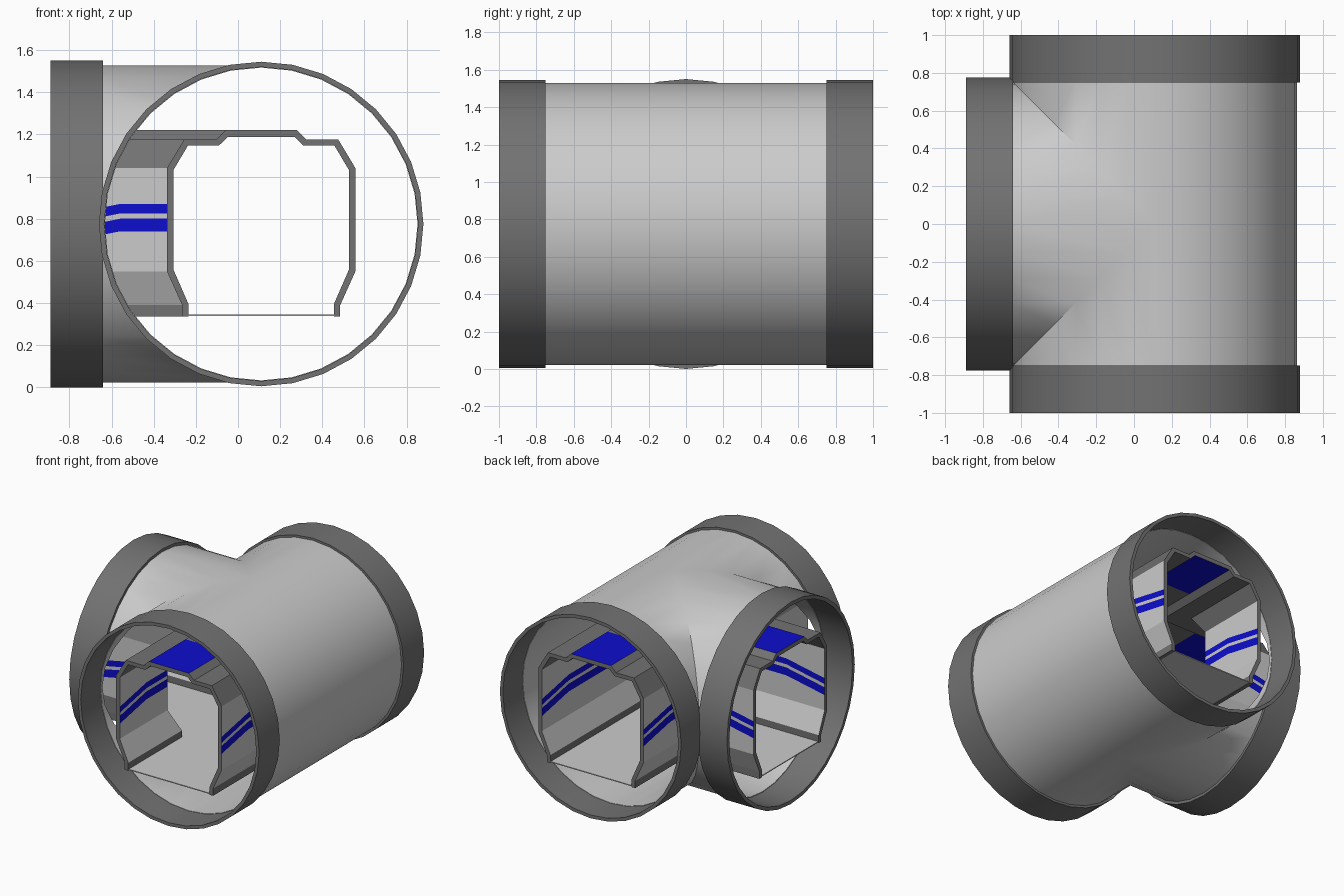
import bpy, bmesh, math

if "Cube" in bpy.data.objects:
    bpy.data.objects.remove(bpy.data.objects["Cube"])

CX, CZ = 0.11, 0.775      # point where the pipe axes cross
SIDES = 32


def material(name, color):
    m = bpy.data.materials.new(name)
    m.diffuse_color = (*color, 1)
    m.use_nodes = True
    m.node_tree.nodes["Principled BSDF"].inputs["Base Color"].default_value = m.diffuse_color
    return m


LIGHT = material("light_grey", (0.60, 0.60, 0.60))
DARK = material("dark_grey", (0.17, 0.17, 0.17))
BLUE = material("blue", (0.004, 0.004, 0.62))
MATS = {"L": 0, "D": 1, "B": 2}


def finish(bm, name, smooth=None):
    bmesh.ops.remove_doubles(bm, verts=bm.verts, dist=1e-5)
    bmesh.ops.recalc_face_normals(bm, faces=bm.faces)
    me = bpy.data.meshes.new(name)
    bm.to_mesh(me)
    bm.free()
    for m in (LIGHT, DARK, BLUE):
        me.materials.append(m)
    ob = bpy.data.objects.new(name, me)
    bpy.context.collection.objects.link(ob)
    if smooth:
        bpy.ops.object.select_all(action='DESELECT')
        ob.select_set(True)
        bpy.context.view_layer.objects.active = ob
        bpy.ops.object.shade_smooth_by_angle(angle=math.radians(smooth))
    return ob


def tee(name, profile, mats, length, cuts=(), droop=0.0, cap="D", smooth=None):
    """Sweep a half section (u, z) along three arms that mitre at the centre.
    Each of the six half arms maps (u, distance) to (x, y)."""
    bm = bmesh.new()
    halves = []
    for s in (-1, 1):
        halves += [
            (lambda u, d, s=s: (CX - u, s * d), lambda u: u),    # main, branch side
            (lambda u, d, s=s: (CX - d, s * u), lambda u: u),    # branch
            (lambda u, d, s=s: (CX + u, s * d), lambda u: 0.0),  # main, closed side
        ]
    for place, end in halves:
        rows = []
        for u, z in profile:
            dists = [length, *cuts, end(u)]
            row = []
            for k, d in enumerate(dists):
                dz = droop if (k == 0 and 0.7 < z < 0.9) else 0
                row.append(bm.verts.new((*place(u, d), z - dz)))
            rows.append(row)
        for i in range(len(profile) - 1):
            if profile[i][0] < 1e-6 and profile[i + 1][0] < 1e-6:
                continue
            a, b = rows[i], rows[i + 1]
            for k in range(len(a) - 1):
                f = bm.faces.new((a[k], a[k + 1], b[k + 1], b[k]))
                m = mats[i]
                # the blue ceiling panel stops before the crossing
                if m == "B" and profile[i][1] > 1.1 and k == len(a) - 2:
                    m = "D"
                f.material_index = MATS[m]
        f = bm.faces.new([r[0] for r in rows])
        f.material_index = MATS[cap]
    return finish(bm, name, smooth)


def collar(name, radius, inner, place, d0, d1):
    bm = bmesh.new()
    section = [(radius, d0), (radius, d1), (inner, d1), (inner, d0)]
    rings = []
    for r, d in section:
        rings.append([bm.verts.new(place(r * math.sin(2 * math.pi * i / SIDES), d,
                                         CZ + r * math.cos(2 * math.pi * i / SIDES)))
                      for i in range(SIDES)])
    for j in range(4):
        a, b = rings[j], rings[(j + 1) % 4]
        for i in range(SIDES):
            n = (i + 1) % SIDES
            bm.faces.new((a[i], a[n], b[n], b[i])).material_index = MATS["D"]
    return finish(bm, name, 40)


# Outer T-shaped pipe
def half_circle(r):
    n = SIDES // 2
    return [(0.0 if i in (0, n) else r * math.sin(math.pi * i / n),
             CZ + r * math.cos(math.pi * i / n)) for i in range(n + 1)]


pipe = half_circle(0.753) + half_circle(0.742)[::-1]
tee("outer_pipe", pipe, "L" * len(pipe), 0.762, cap="L", smooth=50)

# Dark collars on the three openings
collar("front_collar", 0.77, 0.745, lambda u, d, z: (CX + u, -d, z), 0.75, 1.0)
collar("back_collar", 0.77, 0.745, lambda u, d, z: (CX + u, d, z), 0.75, 1.0)
collar("branch_collar", 0.775, 0.747, lambda u, d, z: (CX - d, u, z), 0.75, 1.0)

# Inner corridor shell with stepped roof, striped walls and tapered skirts
STRIPES = [0.87, 0.825, 0.80, 0.74]
outer = ([(0, 1.22), (0.17, 1.22), (0.213, 1.177), (0.365, 1.177), (0.447, 1.04)]
         + [(0.447, z) for z in STRIPES]
         + [(0.447, 0.55), (0.375, 0.39), (0.375, 0.335)])
inner = ([(0, 1.188), (0.158, 1.188), (0.2, 1.148), (0.347, 1.148), (0.417, 1.03)]
         + [(0.417, z) for z in STRIPES]
         + [(0.417, 0.56), (0.345, 0.395), (0.345, 0.335)])
seg = "BDDDLBLBLLD"
tee("corridor_shell", outer + inner[::-1], seg + "D" + seg[::-1], 0.995,
    cuts=(0.67, 0.55), droop=0.065)

# Corridor floor
tee("corridor_floor", [(0, 0.345), (0.35, 0.345), (0.35, 0.338), (0, 0.338)],
    "LLL", 0.99, cap="L")
